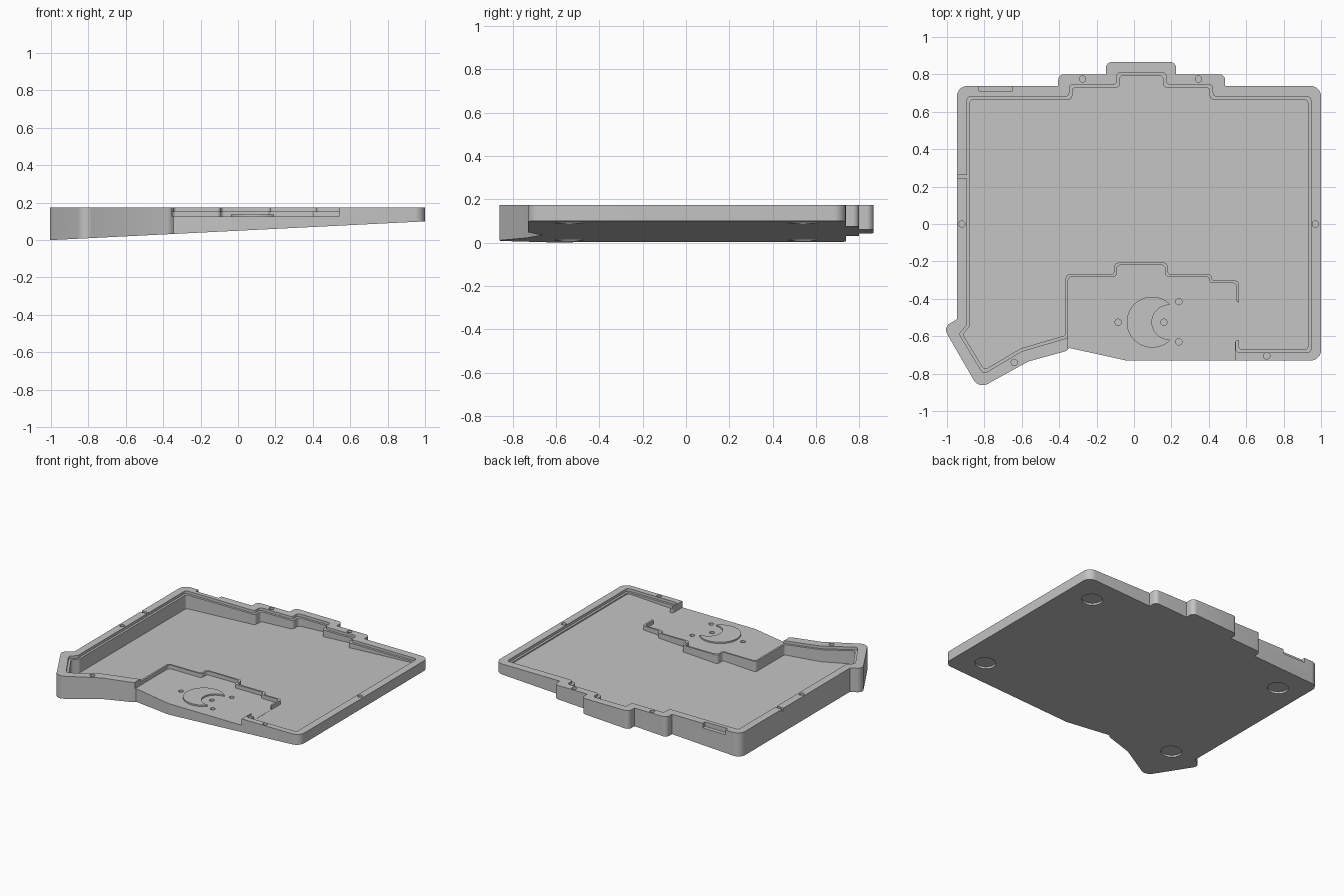
import bpy, bmesh, math
from mathutils import Vector

cube = bpy.data.objects.get("Cube")
if cube:
    bpy.data.objects.remove(cube, do_unlink=True)

grey = bpy.data.materials.new("matte_grey")
grey.use_nodes = True
GREY = (0.55, 0.55, 0.55, 1)
grey.diffuse_color = GREY
grey.node_tree.nodes["Principled BSDF"].inputs["Base Color"].default_value = GREY

TOP, LEDGE, DECK, FLOOR = 0.173, 0.154, 0.127, 0.048


def slope(x, lift=0.0):
    """Height of the tilted underside at x, plus a lift."""
    return 0.05 + 0.05 * x + lift


def corners(points):
    """Each point with the edges before and after it."""
    pts = [Vector(p) for p in points]
    for i, p in enumerate(pts):
        yield p, p - pts[i - 1], pts[(i + 1) % len(pts)] - p


def offset(points, d):
    """Grow a counter-clockwise outline by d."""
    out = []
    for p, a, b in corners(points):
        a, b = a.normalized(), b.normalized()
        n, m = Vector((a.y, -a.x)), Vector((b.y, -b.x))
        out.append(p + (n + m) * d / (1 + n.dot(m)))
    return out


def rounded(points, radius, convex_only=False, steps=6):
    """Replace the corners of an outline with arcs."""
    out = []
    for p, a, b in corners(points):
        room = 0.48 * min(a.length, b.length)
        a, b = a.normalized(), b.normalized()
        turn = a.angle(b)
        if turn < 0.05 or (convex_only and a.x * b.y - a.y * b.x < 0):
            out.append(p)
            continue
        t = min(radius * math.tan(turn / 2), room)
        r = t / math.tan(turn / 2)
        centre = p + (b - a).normalized() * (r / math.cos(turn / 2))
        u, v = p - a * t - centre, p + b * t - centre
        out += [centre + u.lerp(v, k / steps).normalized() * r for k in range(steps + 1)]
    return out


def circle(x, y, r, start=0, end=360, n=32):
    full = end - start == 360
    angles = [math.radians(start + (end - start) * k / (n if full else n - 1)) for k in range(n)]
    return [(x + r * math.cos(a), y + r * math.sin(a)) for a in angles]


def prism(name, points, low, high):
    """Solid between two heights; a height may be a function of x."""
    def z(h, x):
        return h(x) if callable(h) else h
    bm = bmesh.new()
    lower = [bm.verts.new((x, y, z(low, x))) for x, y in points]
    upper = [bm.verts.new((x, y, z(high, x))) for x, y in points]
    bm.faces.new(lower)
    bm.faces.new(upper)
    for i in range(len(lower)):
        bm.faces.new((lower[i - 1], lower[i], upper[i], upper[i - 1]))
    bmesh.ops.recalc_face_normals(bm, faces=bm.faces)
    mesh = bpy.data.meshes.new(name)
    bm.to_mesh(mesh)
    bm.free()
    mesh.materials.append(grey)
    obj = bpy.data.objects.new(name, mesh)
    bpy.context.scene.collection.objects.link(obj)
    return obj


def select(obj):
    bpy.ops.object.select_all(action='DESELECT')
    obj.select_set(True)
    bpy.context.view_layer.objects.active = obj


def cut(target, points, low, high=0.3):
    cutter = prism("cutter", points, low, high)
    cutter.hide_render = True
    select(target)
    mod = target.modifiers.new("cut", 'BOOLEAN')
    mod.operation, mod.solver, mod.object = 'DIFFERENCE', 'EXACT', cutter
    bpy.ops.object.modifier_apply(modifier=mod.name)
    bpy.data.objects.remove(cutter, do_unlink=True)


def box(x0, x1, y0, y1):
    return [(x0, y0), (x1, y0), (x1, y1), (x0, y1)]


# Outer shell, wedge shaped underneath
outline = [(1, -.73), (1, .738), (.487, .738), (.487, .8), (.225, .8), (.225, .866),
           (-.15, .866), (-.15, .8), (-.405, .8), (-.405, .738), (-.947, .738),
           (-.947, -.51), (-1.02, -.552), (-.83, -.881), (-.565, -.735),
           (-.365, -.68), (-.345, -.663), (-.04, -.73)]
case = prism("tray_case", rounded(outline, .055, convex_only=True), slope, TOP)

# Stepped cavity running round the raised deck
cavity = [(.93, -.672), (.93, .665), (.405, .665), (.405, .73), (.155, .73), (.155, .795),
          (-.075, .795), (-.075, .73), (-.33, .73), (-.33, .665), (-.877, .665),
          (-.877, -.545), (-.915, -.59), (-.8, -.78), (-.605, -.665), (-.365, -.595),
          (-.365, -.27), (-.105, -.27), (-.105, -.207), (.18, -.207), (.18, -.27),
          (.415, -.27), (.415, -.303), (.561, -.303), (.561, -.672)]
cut(case, rounded(offset(cavity, .016), .02), LEDGE)
cut(case, rounded(cavity, .02), lambda x: slope(x, FLOOR))

# Deck opened to the front, with a thin lip and a side gap
lip = offset(cavity, .013)[16:24]
gap = [(.548, -.42), (.575, -.42), (.575, -.62), (.54, -.62), (.54, -.9), (-.352, -.9)]
cut(case, rounded(lip + gap, .02), DECK)

# Screw holes in the rim and deck
for x, y in [(-.275, .775), (.345, .775), (-.92, 0), (.97, 0), (-.64, -.74), (.71, -.705)]:
    cut(case, circle(x, y, .017, n=20), TOP - .05)
for x, y in [(-.085, -.525), (.16, -.525), (.24, -.415), (.24, -.63)]:
    cut(case, circle(x, y, .017, n=20), DECK - .04)

# Notches in the back and side walls
cut(case, box(-.83, -.65, .71, .8), .14)
cut(case, box(-1.05, -.885, .243, .262), LEDGE + .001)

# Round foot recesses in the underside
for x in (-.77, .81):
    for y in (-.54, .54):
        cut(case, circle(x, y, .068), -.1, lambda x: slope(x, .014))

# Raised crescent on the deck
moon = circle(.097, -.525, .136, 45, 315, 40) + circle(.188, -.525, .092, 270, 90, 28)
crescent = prism("crescent_badge", moon, DECK - .01, DECK + .01)

for obj in (case, crescent):
    select(obj)
    bpy.ops.object.shade_smooth_by_angle(angle=math.radians(30))
